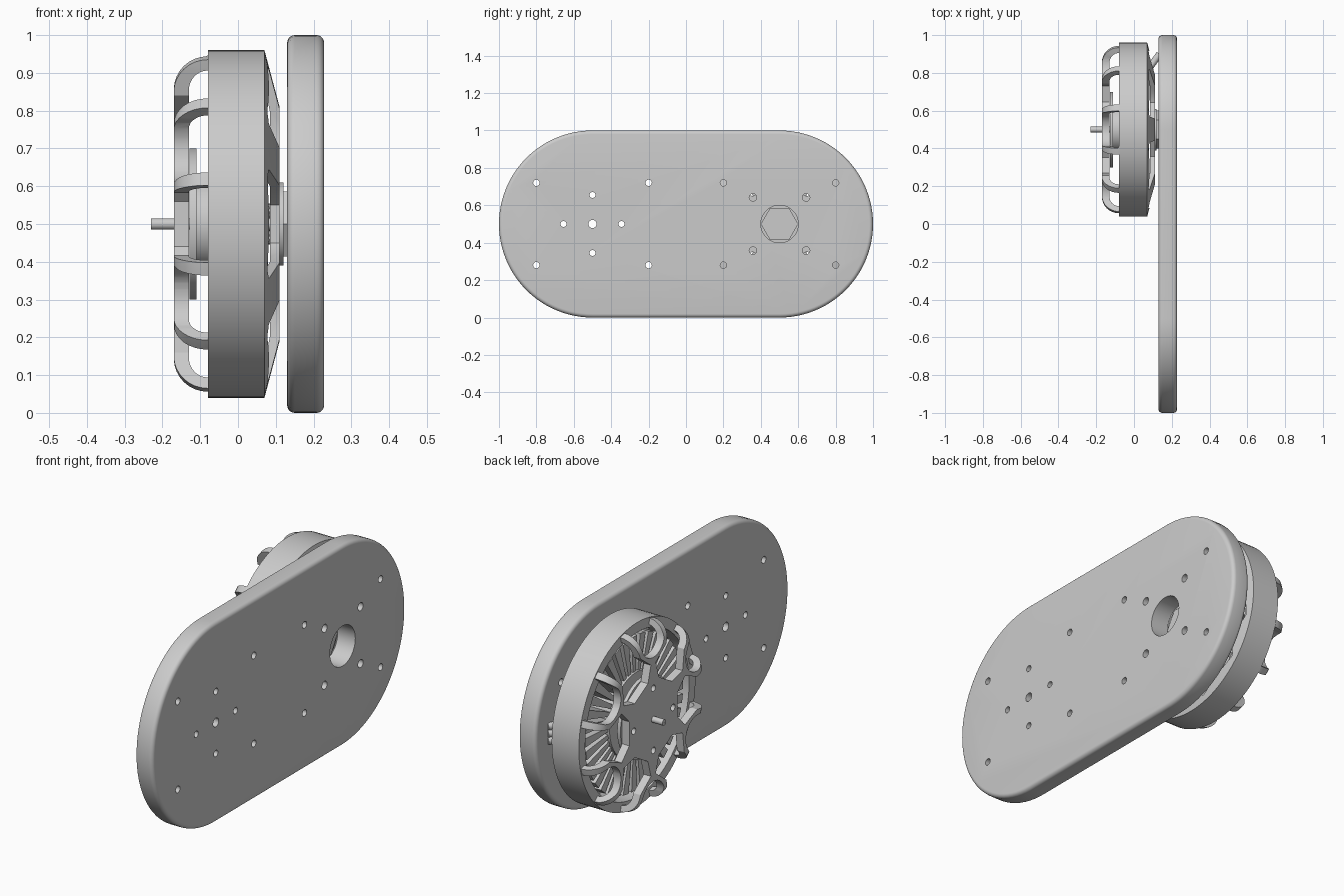
import bpy
import bmesh
from math import sin, cos, pi, radians
from mathutils import Vector, Matrix

cube = bpy.data.objects.get("Cube")
if cube:
    bpy.data.objects.remove(cube)

grey = bpy.data.materials.new("plain grey")
grey.use_nodes = True
grey.diffuse_color = (0.6, 0.6, 0.6, 1)
grey.node_tree.nodes["Principled BSDF"].inputs["Base Color"].default_value = (0.6, 0.6, 0.6, 1)

CY, CZ = 0.5, 0.5  # motor axis, parallel to x


def make(name, bm):
    bmesh.ops.recalc_face_normals(bm, faces=bm.faces)
    mesh = bpy.data.meshes.new(name)
    bm.to_mesh(mesh)
    bm.free()
    mesh.materials.append(grey)
    obj = bpy.data.objects.new(name, mesh)
    bpy.context.collection.objects.link(obj)
    return obj


def activate(obj):
    bpy.ops.object.select_all(action='DESELECT')
    obj.select_set(True)
    bpy.context.view_layer.objects.active = obj


def smooth(obj):
    activate(obj)
    bpy.ops.object.shade_smooth_by_angle(angle=radians(32))


def prisms(name, outlines, x0, x1):
    """Extrude closed (y, z) outlines along x."""
    bm = bmesh.new()
    for pts in outlines:
        face = bm.faces.new([bm.verts.new((x0, y, z)) for y, z in pts])
        new = bmesh.ops.extrude_face_region(bm, geom=[face])["geom"]
        bmesh.ops.translate(bm, vec=(x1 - x0, 0, 0),
                            verts=[v for v in new if isinstance(v, bmesh.types.BMVert)])
    return make(name, bm)


def lathe(name, profile, steps=96):
    """Turn a closed (x, radius) profile about the motor axis."""
    bm = bmesh.new()
    vs = [bm.verts.new((x, CY, CZ + r)) for x, r in profile]
    es = [bm.edges.new((vs[i - 1], vs[i])) for i in range(len(vs))]
    bmesh.ops.spin(bm, geom=vs + es, cent=(0, CY, CZ), axis=(1, 0, 0),
                   angle=2 * pi, steps=steps)
    bmesh.ops.remove_doubles(bm, verts=bm.verts, dist=1e-5)
    return make(name, bm)


def ring(name, x0, x1, r0, r1):
    obj = lathe(name, [(x0, r0), (x1, r0), (x1, r1), (x0, r1)])
    smooth(obj)
    return obj


def circle(y, z, r, n=24):
    return [(y + r * cos(2 * pi * i / n), z + r * sin(2 * pi * i / n)) for i in range(n)]


def radial(pts, degrees):
    """Place a (radius, sideways) outline around the motor axis."""
    a = radians(degrees)
    return [(CY + u * cos(a) - w * sin(a), CZ + u * sin(a) + w * cos(a)) for u, w in pts]


def cut(obj, outlines, x0, x1):
    cutter = prisms("cutter", outlines, x0, x1)
    mod = obj.modifiers.new("cut", 'BOOLEAN')
    mod.solver = 'EXACT'
    mod.object = cutter
    activate(obj)
    bpy.ops.object.modifier_apply(modifier=mod.name)
    bpy.data.objects.remove(cutter)
    smooth(obj)


# Mounting plate with rounded edges and drilled holes
N = 48
outline = [(side * 0.5 + 0.5 * cos(a), 0.5 + 0.5 * sin(a))
           for side, start in ((1, -pi / 2), (-1, pi / 2))
           for a in [start + pi * i / N for i in range(N + 1)]]
plate = prisms("mounting_plate", [outline], 0.13, 0.228)
bevel = plate.modifiers.new("round", 'BEVEL')
bevel.width = 0.02
bevel.segments = 5
bevel.limit_method = 'ANGLE'
activate(plate)
bpy.ops.object.modifier_apply(modifier=bevel.name)
holes = [circle(y, 0.5 + z, 0.017) for y in (-0.8, -0.2, 0.2, 0.8) for z in (-0.22, 0.22)]
holes += [circle(0.5 + y, 0.5 + z, 0.02) for y in (-0.142, 0.142) for z in (-0.142, 0.142)]
holes += [circle(-0.5 + y, 0.5 + z, 0.016)
          for y, z in ((0.155, 0), (-0.155, 0), (0, 0.155), (0, -0.155))]
holes += [circle(-0.5, 0.5, 0.022), circle(CY, CZ, 0.1, 48)]
cut(plate, holes, 0.05, 0.3)

# Motor bell: outer ring
ring("bell_ring", -0.08, 0.07, 0.41, 0.46)

# Bell cap: domed shell with petal and hexagonal openings
arc = [pi / 2 * i / 8 for i in range(9)]
outer = [(-0.08 - 0.09 * cos(a), 0.365 + 0.09 * sin(a)) for a in arc]
inner = [(-0.08 - 0.05 * cos(a), 0.37 + 0.055 * sin(a)) for a in reversed(arc)]
cap = lathe("bell_cap", [(-0.17, 0.012)] + outer + [(-0.06, 0.455), (-0.06, 0.425)]
            + inner + [(-0.13, 0.012)])
half_hex = [(0.19, 0.06), (0.25, 0.122), (0.345, 0.082), (0.42, 0.097), (0.6, 0.14)]
hex_window = half_hex + [(u, -w) for u, w in reversed(half_hex)]
petal = [(0.6, -0.13), (0.6, 0.13)] + [
    (0.40 + 0.09 * cos(a), 0.09 * sin(a)) for a in [pi / 2 + pi * i / 16 for i in range(17)]]
openings = []
for k in range(6):
    openings += [radial(hex_window, 60 * k), radial(petal, 60 * k + 30)]
openings += [radial(circle(0.155, 0, 0.016), 90 * k) for k in range(4)]
cut(cap, openings, -0.2, -0.08)

# Shaft, hub and bearing steps
ring("shaft", -0.23, 0.131, 0.001, 0.015)
ring("hub_flange", -0.128, -0.11, 0.012, 0.2)
ring("hub_tube", -0.11, 0.08, 0.012, 0.12)

# Stator core with radial windings
ring("stator_core", -0.075, 0.05, 0.11, 0.21)
tooth = [(0.2, -0.01), (0.385, -0.022), (0.385, 0.022), (0.2, 0.01)]
prisms("stator_windings", [radial(tooth, 10 * k) for k in range(36)], -0.065, 0.045)

# Conical base with six tapered windows
base = lathe("motor_base", [(0.07, 0.46), (0.11, 0.31), (0.11, 0.012),
                            (0.085, 0.012), (0.085, 0.3), (0.06, 0.42), (0.06, 0.455)])
half_win = [(0.2, 0.05), (0.23, 0.075), (0.39, 0.145), (0.415, 0.12)]
window = half_win + [(u, -w) for u, w in reversed(half_win)]
cut(base, [radial(window, 60 * k) for k in range(6)], 0.0, 0.2)

# Base boss and hexagonal nut
ring("base_boss", 0.11, 0.12, 0.012, 0.11)
prisms("hex_nut", [circle(CY, CZ, 0.1, 6)], 0.115, 0.1305)

# Three leads running from the motor to the plate
start, end = Vector((0.07, 0.81, CZ)), Vector((0.135, 0.9, CZ))
turn = (end - start).to_track_quat('Z', 'Y').to_matrix().to_4x4()
bm = bmesh.new()
for dz in (-0.036, 0, 0.036):
    place = Matrix.Translation((start + end) / 2 + Vector((0, 0, dz))) @ turn
    bmesh.ops.create_cone(bm, cap_ends=True, segments=16, radius1=0.018, radius2=0.018,
                          depth=(end - start).length, matrix=place)
smooth(make("motor_leads", bm))
